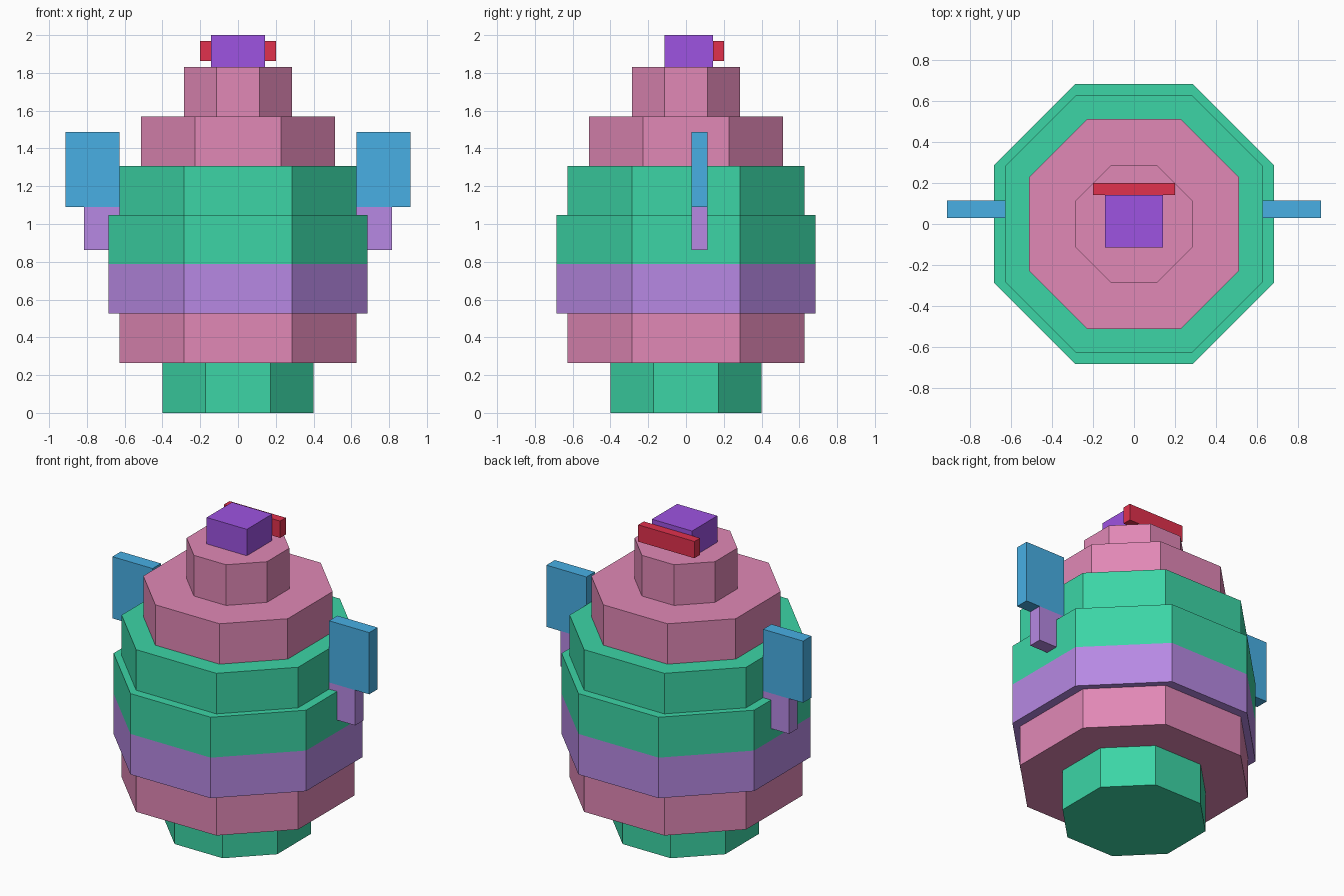
import bpy, bmesh

if "Cube" in bpy.data.objects:
    bpy.data.objects.remove(bpy.data.objects["Cube"])

U = 2 / 35  # grid step shared by all horizontal sizes


def material(name, rgb):
    m = bpy.data.materials.new(name)
    lin = [(c / 255 / 12.92) if c / 255 <= 0.04045 else ((c / 255 + 0.055) / 1.055) ** 2.4 for c in rgb]
    m.diffuse_color = (*lin, 1)
    m.use_nodes = True
    m.node_tree.nodes["Principled BSDF"].inputs["Base Color"].default_value = m.diffuse_color
    return m


GREEN = material("green", (60, 213, 166))
PINK = material("pink", (225, 136, 182))
LAVENDER = material("lavender", (183, 137, 227))
PURPLE = material("purple", (157, 83, 225))
BLUE = material("blue", (72, 175, 228))
RED = material("red", (225, 49, 77))


def prism(name, outline, z0, z1, mat):
    """Extrude a counter-clockwise outline from z0 to z1."""
    bm = bmesh.new()
    low = [bm.verts.new((x, y, z0)) for x, y in outline]
    high = [bm.verts.new((x, y, z1)) for x, y in outline]
    bm.faces.new(low[::-1])
    bm.faces.new(high)
    n = len(outline)
    for i in range(n):
        j = (i + 1) % n
        bm.faces.new((low[i], low[j], high[j], high[i]))
    mesh = bpy.data.meshes.new(name)
    bm.to_mesh(mesh)
    bm.free()
    mesh.materials.append(mat)
    obj = bpy.data.objects.new(name, mesh)
    bpy.context.collection.objects.link(obj)
    return obj


def tier(name, r, f, z0, z1, mat):
    """Eight-sided layer: r is the half width, f the half length of a flat side."""
    r, f = r * U, f * U
    prism(name, [(f, -r), (r, -f), (r, f), (f, r), (-f, r), (-r, f), (-r, -f), (-f, -r)], z0, z1, mat)


def box(name, x0, x1, y0, y1, z0, z1, mat):
    x0, x1, y0, y1 = (v * U for v in (x0, x1, y0, y1))
    prism(name, [(x0, y0), (x1, y0), (x1, y1), (x0, y1)], z0, z1, mat)


# Stacked body layers, bottom to top
tier("base", 7, 3, 0, 0.264, GREEN)
tier("lower_body", 11, 5, 0.264, 0.526, PINK)
tier("belly_band", 12, 5, 0.526, 0.787, LAVENDER)
tier("belly", 12, 5, 0.787, 1.047, GREEN)
tier("chest", 11, 5, 1.047, 1.308, GREEN)
tier("shoulders", 9, 4, 1.308, 1.568, PINK)
tier("neck", 5, 2, 1.568, 1.83, PINK)

# Head block with a bar behind it
box("head", -2.5, 2.5, -2, 2.5, 1.83, 2.0, PURPLE)
box("head_bar", -3.5, 3.5, 2.5, 3.5, 1.862, 1.97, RED)

# Side fins: wide upper plate and narrow lower plate
for side, s in (("left", -1), ("right", 1)):
    x0, x1 = sorted((s * 11, s * 16))
    box(side + "_upper_fin", x0, x1, 0.5, 2, 1.09, 1.487, BLUE)
    x0, x1 = sorted((s * 11, s * 14.25))
    box(side + "_lower_fin", x0, x1, 0.5, 2, 0.863, 1.09, LAVENDER)
